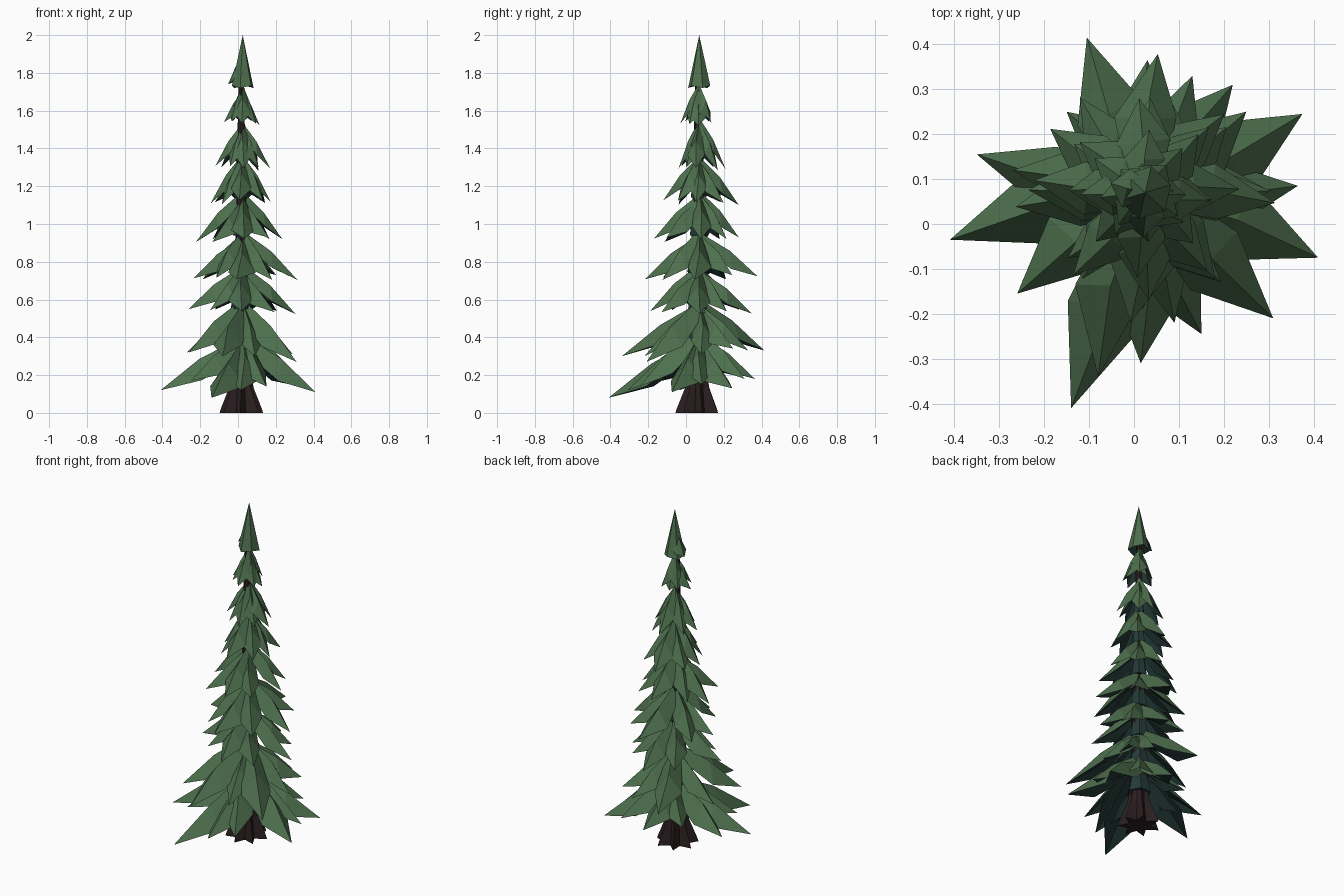
import bpy, math, random

if "Cube" in bpy.data.objects:
    bpy.data.objects.remove(bpy.data.objects["Cube"])

random.seed(4)
CX, CY = 0.025, 0.07          # trunk axis


def material(name, rgb):
    m = bpy.data.materials.new(name)
    m.diffuse_color = (*rgb, 1)
    m.use_nodes = True
    m.node_tree.nodes["Principled BSDF"].inputs["Base Color"].default_value = m.diffuse_color
    return m


NEEDLE = material("needle green", (0.075, 0.158, 0.075))
SHADE = material("dark underside green", (0.017, 0.042, 0.038))
BARK = material("dark bark", (0.024, 0.013, 0.014))


def make_object(name, verts, faces, mats, indices=None):
    me = bpy.data.meshes.new(name)
    me.from_pydata(verts, [], faces)
    for m in mats:
        me.materials.append(m)
    if indices:
        me.polygons.foreach_set("material_index", indices)
    me.update()
    ob = bpy.data.objects.new(name, me)
    bpy.context.collection.objects.link(ob)
    return ob


def bough(verts, faces, idx, ang, R, zt, zp):
    """Drooping folded leaf: convex tent-shaped top, hollow dark underside."""
    w = (0.03 + 0.13 * R) * random.uniform(0.9, 1.1)
    zm = zt - 0.42 * (zt - zp)
    zs = max(zm - 1.1 * w - 0.02, zp + 0.005)
    skew = random.uniform(-0.06, 0.06) * R
    pts = [(0, 0, zt), (0.52 * R, skew, zm), (R, 0, zp),
           (0.52 * R, w + skew, zs), (0.56 * R, -w + skew, zs),
           (0, 0.5 * w, zt - 0.07), (0, -0.5 * w, zt - 0.07),
           (0, 0, zt - 0.05), (0.42 * R, skew, zm - 0.6 * w)]
    c, s = math.cos(ang), math.sin(ang)
    n = len(verts)
    verts += [(CX + x * c - y * s, CY + x * s + y * c, z) for x, y, z in pts]
    top = [(0, 1, 3, 5), (1, 2, 3), (1, 0, 6, 4), (2, 1, 4)]
    under = [(8, 7, 5, 3), (2, 8, 3), (7, 8, 4, 6), (8, 2, 4)]
    faces += [tuple(n + i for i in f) for f in top + under]
    idx += [0] * 4 + [1] * 4


def tier(name, boughs):
    verts, faces, idx = [], [], []
    for b in boughs:
        bough(verts, faces, idx, *b)
    make_object(name, verts, faces, [NEEDLE, SHADE], idx)


def tier_from_tips(name, zt, tips):
    out = []
    for x, y, z in tips:
        dx, dy = x - CX, y - CY
        out.append((math.atan2(dy, dx), math.hypot(dx, dy),
                    zt + random.uniform(-0.03, 0.03), z))
    tier(name, out)


def lofted(name, rings, mat):
    """Skin equal-length rings bottom to top and cap both ends."""
    n = len(rings[0])
    verts = [p for r in rings for p in r]
    faces = [(j * n + i, j * n + (i + 1) % n, (j + 1) * n + (i + 1) % n, (j + 1) * n + i)
             for j in range(len(rings) - 1) for i in range(n)]
    faces += [tuple(reversed(range(n))), tuple((len(rings) - 1) * n + i for i in range(n))]
    return make_object(name, verts, faces, [mat])


def ring(n, z, r_out, r_in, phase=0.0):
    return [(CX - 0.008 + (r_in if i % 2 else r_out) * math.cos(phase + i * math.tau / n),
             CY - 0.008 + (r_in if i % 2 else r_out) * math.sin(phase + i * math.tau / n), z)
            for i in range(n)]


# Two lowest, irregular tiers placed by their tips
tier_from_tips("bottom_boughs", 0.42, [
    (-.41, -.035, .12), (-.35, .155, .16), (.41, -.075, .11), (.375, .245, .13),
    (-.14, -.41, .08), (.03, .365, .18), (.15, -.245, .14), (.22, .31, .18),
    (.365, .085, .15), (-.15, .25, .2), (.015, -.31, .12), (-.25, -.13, .17)])
tier_from_tips("second_boughs", 0.58, [
    (-.105, .415, .33), (-.08, -.34, .30), (-.26, -.155, .32), (.31, -.21, .27),
    (.29, .08, .31), (.13, .33, .33), (.09, -.22, .3), (-.27, .12, .32),
    (.25, .25, .34)])

# Upper tiers: root height, tip height, reach to east / north / west / south
UPPER = [("third_boughs", .77, .53, (.28, .28, .29, .26)),
         ("fourth_boughs", .96, .71, (.29, .31, .26, .29)),
         ("fifth_boughs", 1.16, .91, (.21, .21, .25, .24)),
         ("sixth_boughs", 1.36, 1.11, (.15, .21, .17, .19)),
         ("seventh_boughs", 1.55, 1.29, (.145, .14, .145, .11)),
         ("eighth_boughs", 1.73, 1.53, (.09, .065, .10, .10))]
for name, zt, zp, reach in UPPER:
    out = []
    for k in range(8):
        a = k * math.pi / 4
        if k % 2:
            R = (reach[k // 2] + reach[(k // 2 + 1) % 4]) / 2 * random.uniform(.82, 1)
            a += random.uniform(-.2, .2)
        else:
            R = reach[k // 2]
            a += random.uniform(-.12, .12)
        out.append((a, R, zt + random.uniform(-.03, .02), zp + random.uniform(-.01, .02)))
    tier(name, out)

# Dark inner sleeves hiding the trunk between tiers
for i, zt in enumerate([.40, .56, .75, .94, 1.14, 1.34, 1.53]):
    r = 0.068 - 0.006 * i
    lofted(f"inner_sleeve_{i + 1}", [ring(6, zt - .2, r, r, i), ring(6, zt - .02, r * .5, r * .5, i)], SHADE)

# Trunk with star-shaped root flare
lofted("trunk", [ring(14, 0.0, 0.118, 0.06, .2), ring(14, 0.02, 0.112, 0.058, .2),
                 ring(14, 0.13, 0.068, 0.046, .2), ring(14, 0.22, 0.05, 0.043, .2),
                 ring(14, 0.9, 0.033, 0.03, .2), ring(14, 1.76, 0.014, 0.012, .2)], BARK)

# Pointed crown, hollowed on its dark underside
base = [(CX + 0.06 * math.cos(i * math.tau / 6 + .3), CY + 0.06 * math.sin(i * math.tau / 6 + .3),
         1.72 + 0.012 * (i % 2)) for i in range(6)]
make_object("crown", base + [(CX, CY, 2.0), (CX, CY, 1.78)],
            [(i, (i + 1) % 6, 6) for i in range(6)] + [((i + 1) % 6, i, 7) for i in range(6)],
            [NEEDLE, SHADE], [0] * 6 + [1] * 6)

# Small leaflet hugging the crown
tier("crown_leaflet", [(math.radians(165), 0.08, 1.89, 1.74)])
